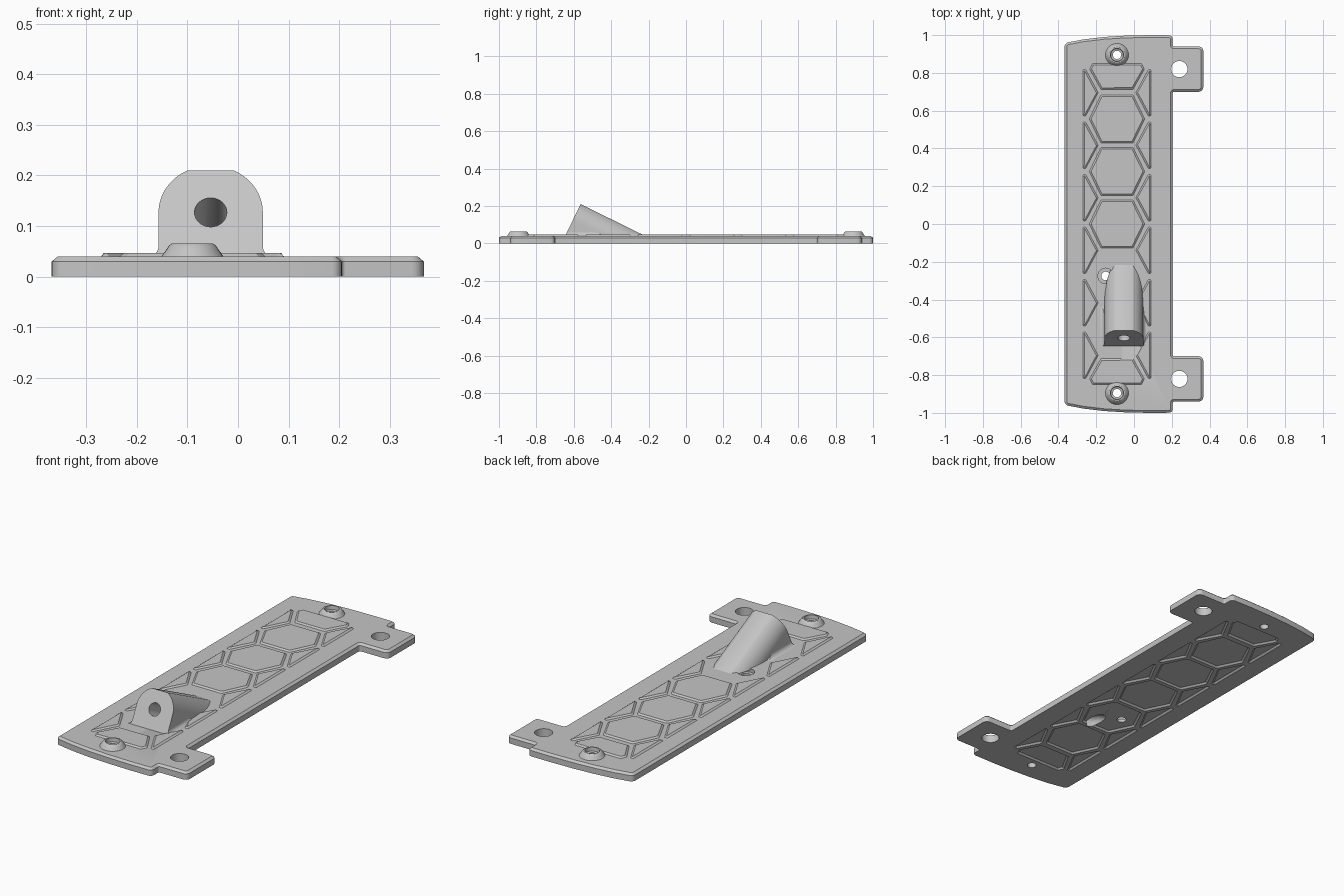
import bpy, bmesh, math
from mathutils import Vector, Matrix

if "Cube" in bpy.data.objects:
    bpy.data.objects.remove(bpy.data.objects["Cube"])

grey = bpy.data.materials.new("satin_grey")
grey.diffuse_color = (0.56, 0.56, 0.56, 1)
grey.use_nodes = True
grey.node_tree.nodes["Principled BSDF"].inputs["Base Color"].default_value = grey.diffuse_color
CX = -0.09                 # centre line of the panel pattern
STEP = 0.278               # pitch of the panel pattern


def make(name, bm):
    bmesh.ops.recalc_face_normals(bm, faces=bm.faces)
    me = bpy.data.meshes.new(name)
    bm.to_mesh(me)
    bm.free()
    ob = bpy.data.objects.new(name, me)
    bpy.context.collection.objects.link(ob)
    me.materials.append(grey)
    return ob


def rounded(corners):
    """Outline with circular corners from (x, y, radius) points."""
    out, n = [], len(corners)
    for i, (x, y, r) in enumerate(corners):
        p = Vector((x, y))
        if r == 0:
            out.append(p)
            continue
        a = (Vector(corners[i - 1][:2]) - p).normalized()
        b = (Vector(corners[(i + 1) % n][:2]) - p).normalized()
        half = a.angle(b) / 2
        c = p + (a + b).normalized() * (r / math.sin(half))
        d0 = p + a * (r / math.tan(half)) - c
        d1 = p + b * (r / math.tan(half)) - c
        a0 = math.atan2(d0.y, d0.x)
        turn = (math.atan2(d1.y, d1.x) - a0 + math.pi) % math.tau - math.pi
        for k in range(6):
            t = a0 + turn * k / 5
            out.append(c + Vector((math.cos(t), math.sin(t))) * r)
    return out


def chamfered(name, outline, z0, z1, rise, inset):
    """Prism from z0 to z1 topped by a chamfer of the given rise and inset."""
    bm = bmesh.new()
    n = len(outline)
    area = sum(outline[i - 1][0] * outline[i][1] - outline[i][0] * outline[i - 1][1]
               for i in range(n))
    pts = [Vector(p) for p in (outline if area > 0 else outline[::-1])]
    shrunk = []
    for i in range(n):
        d0 = (pts[i] - pts[i - 1]).normalized()
        d1 = (pts[(i + 1) % n] - pts[i]).normalized()
        m = Vector((-d0.y - d1.y, d0.x + d1.x)).normalized()
        shrunk.append(pts[i] + m * (inset / max(0.5, m.dot(Vector((-d0.y, d0.x))))))
    rows = [[bm.verts.new((p.x, p.y, z)) for p in ps]
            for ps, z in ((pts, z0), (pts, z1), (shrunk, z1 + rise))]
    bm.faces.new(rows[0][::-1])
    bm.faces.new(rows[2])
    for lo, hi in zip(rows, rows[1:]):
        for i in range(n):
            j = (i + 1) % n
            bm.faces.new((lo[i], lo[j], hi[j], hi[i]))
    return make(name, bm)


def cylinder(name, radius, length, matrix, seg=32):
    bm = bmesh.new()
    bmesh.ops.create_cone(bm, cap_ends=True, segments=seg, radius1=radius,
                          radius2=radius, depth=length, matrix=matrix)
    return make(name, bm)


def cut(target, cutter, keep=False):
    mod = target.modifiers.new("cut", "BOOLEAN")
    mod.object, mod.operation, mod.solver = cutter, "DIFFERENCE", "EXACT"
    bpy.context.view_layer.objects.active = target
    bpy.ops.object.modifier_apply(modifier=mod.name)
    if not keep:
        bpy.data.objects.remove(cutter)


# base plate with bowed ends and two side tabs, upper half mirrored to lower
upper = [(0.205, 0.70, 0.008), (0.367, 0.70, 0.025), (0.367, 0.94, 0.025),
         (0.205, 0.94, 0.008), (0.205, 0.999, 0.02), (0.08, 1.0, 0), (-0.05, 0.997, 0),
         (-0.16, 0.99, 0), (-0.27, 0.977, 0), (-0.368, 0.958, 0.025)]
lower = [(x, -y, r) for x, y, r in reversed(upper)]
plate = chamfered("base_plate", rounded(upper + lower), 0, 0.03, 0.01, 0.012)

# panel pattern: hexagons, end trapezoids and side triangles
hexagon = [(-0.147, 0), (-0.085, -0.128), (0.085, -0.128),
           (0.147, 0), (0.085, 0.128), (-0.085, 0.128)]
trapezoid = [(-0.13, 0.85), (-0.145, 0.82), (-0.085, 0.713),
             (0.085, 0.713), (0.145, 0.82), (0.13, 0.85)]
triangle = [(0.181, -0.122), (0.181, 0.122), (0.165, 0.122), (0.1, 0), (0.165, -0.122)]
panels = []
for i in range(-2, 3):
    panels.append(("hex_panel", [(CX + x, y + i * STEP, 0.012) for x, y in hexagon], i >= 0))
for s in (1, -1):
    panels.append(("end_panel", [(CX + x, s * y, 0.006) for x, y in trapezoid], True))
    for i in range(6):
        panels.append(("side_panel", [(CX + s * x, y + (i - 2.5) * STEP, 0.004)
                                      for x, y in triangle], True))
for name, pts, raised in panels:
    outline = rounded(pts)
    if raised:
        chamfered(name, outline, 0.034, 0.04, 0.007, 0.009)
    cut(plate, chamfered("recess_cutter", outline, -0.02, 0, 0.008, 0.009))

# tab holes, screw holes and the counterbored hole beside the bracket
for x, y, r, z in [(0.24, 0.82, 0.043, 0), (0.24, -0.82, 0.043, 0),
                   (CX, 0.895, 0.022, 0), (CX, -0.895, 0.022, 0),
                   (-0.15, -0.275, 0.023, 0), (-0.15, -0.275, 0.041, 0.122)]:
    cut(plate, cylinder("hole_cutter", r, 0.2, Matrix.Translation((x, y, z))))

# screw bosses, turned from a ring profile
ring = [(0.022, 0.032), (0.061, 0.032), (0.061, 0.04), (0.052, 0.053), (0.046, 0.062),
        (0.041, 0.065), (0.035, 0.065), (0.033, 0.046), (0.022, 0.043)]
for s in (1, -1):
    bm = bmesh.new()
    rows = []
    for k in range(32):
        a = math.tau * k / 32
        rows.append([bm.verts.new((CX + r * math.cos(a), s * 0.895 + r * math.sin(a), z))
                     for r, z in ring])
    for k in range(32):
        p, q = rows[k], rows[(k + 1) % 32]
        for j in range(len(ring)):
            m = (j + 1) % len(ring)
            bm.faces.new((p[j], q[j], q[m], p[m]))
    make("screw_boss", bm)

# tilted arch bracket: arch section swept down along its bore axis
BX, R, FLAT = -0.054, 0.103, 0.0925
face_centre = Vector((BX, -0.604, 0.127))
axis = Vector((0, 0.898, -0.442)).normalized()
rise = Vector((0, 0.442, 0.898)).normalized()
start = math.acos(FLAT / R)
arch = [(R, -0.25)]
for k in range(17):
    a = math.pi / 2 - (math.pi / 2 - start) * k / 16
    arch.append((R * math.sin(a), R * math.cos(a)))
arch += [(-u, v) for u, v in reversed(arch)]
bm = bmesh.new()
front = [bm.verts.new(face_centre + Vector((u, 0, 0)) + rise * v) for u, v in arch]
back = [bm.verts.new(v.co + axis * 0.6) for v in front]
bm.faces.new(front)
bm.faces.new(back)
for k in range(len(arch)):
    m = (k + 1) % len(arch)
    bm.faces.new((front[k], front[m], back[m], back[k]))
bmesh.ops.recalc_face_normals(bm, faces=bm.faces)
res = bmesh.ops.bisect_plane(bm, geom=bm.verts[:] + bm.edges[:] + bm.faces[:],
                             plane_co=(0, 0, 0.034), plane_no=(0, 0, 1), clear_inner=True)
bmesh.ops.contextual_create(bm, geom=[e for e in res["geom_cut"]
                                      if isinstance(e, bmesh.types.BMEdge)])
bracket = make("arch_bracket", bm)

# angled bore through bracket and plate
turn = axis.to_track_quat("Z", "Y").to_matrix().to_4x4()
bore = cylinder("bore_cutter", 0.032, 1.4, Matrix.Translation(face_centre) @ turn)
cut(bracket, bore, keep=True)
cut(plate, bore)

# small concave fillets along the foot of the bracket
for s in (1, -1):
    sec = [(R - 0.01, 0.034), (R + 0.02, 0.034), (R + 0.02, 0.04)]
    sec += [(R + 0.02 - 0.02 * math.sin(a), 0.06 - 0.02 * math.cos(a))
            for a in (math.pi / 2 * k / 6 for k in range(1, 7))] + [(R - 0.01, 0.06)]
    bm = bmesh.new()
    a = [bm.verts.new((BX + s * u, -0.647 + (z - 0.04) * 0.49, z)) for u, z in sec]
    b = [bm.verts.new((BX + s * u, -0.44 - (z - 0.04) * 2, z)) for u, z in sec]
    bm.faces.new(a)
    bm.faces.new(b)
    for k in range(len(sec)):
        m = (k + 1) % len(sec)
        bm.faces.new((a[k], a[m], b[m], b[k]))
    make("bracket_fillet", bm)

# smooth the curved walls, keep the edges sharp
bpy.ops.object.select_all(action="SELECT")
bpy.ops.object.shade_smooth_by_angle(angle=math.radians(30))
